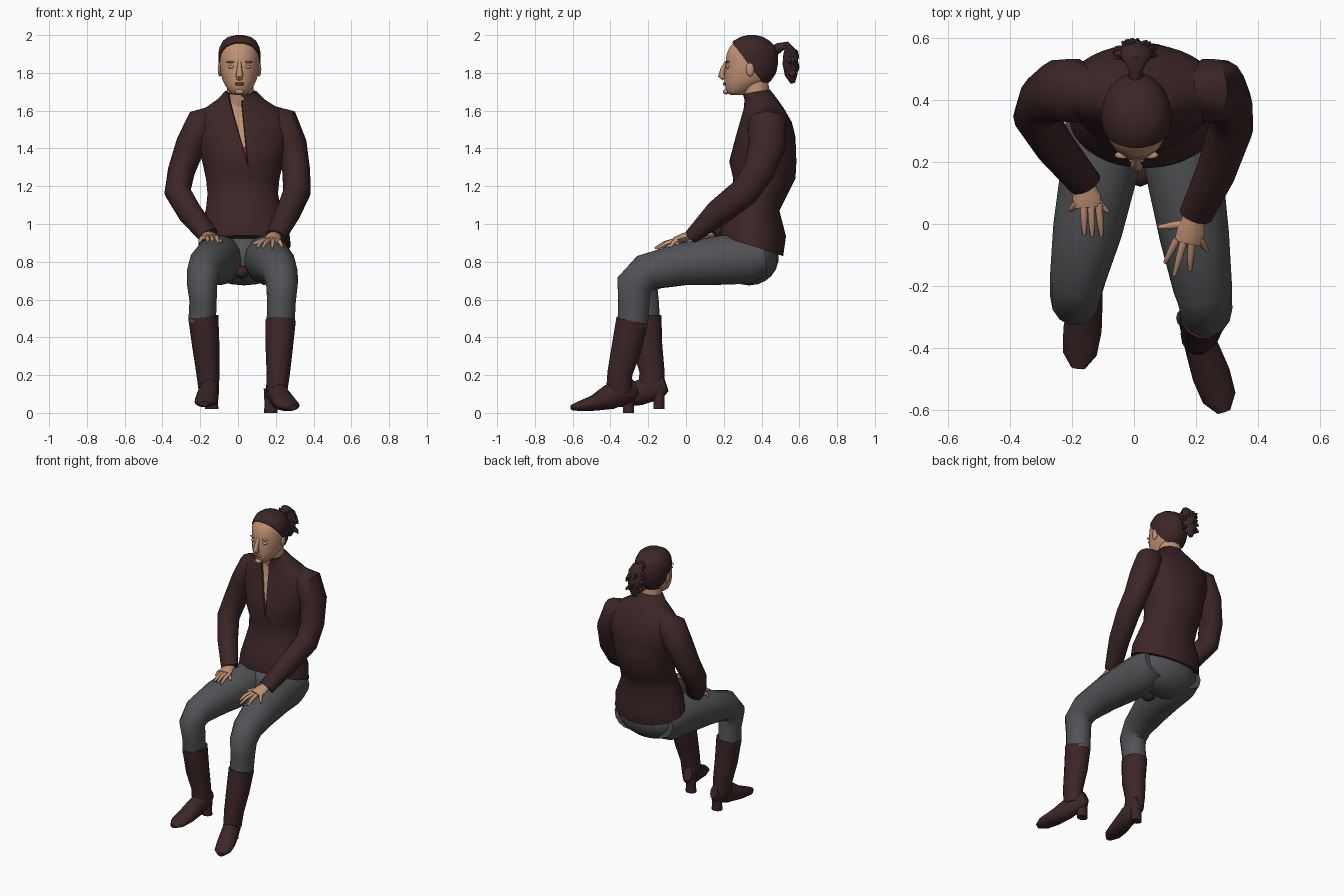
import bpy, bmesh, math, random
from mathutils import Vector, Matrix

random.seed(4)
cube = bpy.data.objects.get("Cube")
if cube:
    bpy.data.objects.remove(cube)


def material(name, r, g, b):
    m = bpy.data.materials.new(name)
    m.use_nodes = True
    m.diffuse_color = (r, g, b, 1)
    m.node_tree.nodes["Principled BSDF"].inputs["Base Color"].default_value = (r, g, b, 1)
    return m


BROWN = material("dark brown", .045, .019, .020)
GREY = material("trouser grey", .080, .085, .092)
SKIN = material("skin", .54, .29, .18)
LIP = material("lip brown", .33, .14, .10)
RED = material("crimson", .38, .021, .062)


def skin_rings(bm, rings):
    """Bridge equal rings of points and cap both ends."""
    rows = [[bm.verts.new(p) for p in ring] for ring in rings]
    n = len(rows[0])
    for a, b in zip(rows, rows[1:]):
        for i in range(n):
            j = (i + 1) % n
            bm.faces.new((a[i], a[j], b[j], b[i]))
    bm.faces.new(rows[0][::-1])
    bm.faces.new(rows[-1])
    bmesh.ops.recalc_face_normals(bm, faces=bm.faces)


def tube(bm, path, n=14):
    """Sweep an ellipse; each point is x, y, z, side radius, depth radius."""
    pts = [Vector(p[:3]) for p in path]
    rings = []
    for i, p in enumerate(pts):
        t = Vector()
        if i:
            t += (p - pts[i - 1]).normalized()
        if i < len(pts) - 1:
            t += (pts[i + 1] - p).normalized()
        t.normalize()
        depth = t.cross(Vector((1, 0, 0))).normalized()
        side = depth.cross(t)
        ra, rb = path[i][3:]
        angles = [math.tau * k / n for k in range(n)]
        rings.append([p + side * ra * math.cos(a) + depth * rb * math.sin(a) for a in angles])
    skin_rings(bm, rings)


def stack(bm, levels, n):
    """Stack of ellipses; each is z, front y, back y, centre x, half width, tilt."""
    angles = [math.tau * (k + .5) / n for k in range(n)]
    skin_rings(bm, [[Vector((cx + rx * math.cos(a), (f + b) / 2 + (b - f) / 2 * math.sin(a),
                             z + tilt * math.sin(a))) for a in angles]
                    for z, f, b, cx, rx, tilt in levels])


def ball(bm, centre, size, n=14):
    m = Matrix.Translation(centre) @ Matrix.Diagonal((*size, 1))
    bmesh.ops.create_uvsphere(bm, u_segments=n, v_segments=n // 2 + 1, radius=1, matrix=m)


def cut(bm, point, normal):
    bmesh.ops.bisect_plane(bm, geom=bm.verts[:] + bm.edges[:] + bm.faces[:], dist=1e-5,
                           plane_co=point, plane_no=normal)


def finish(bm, name, *mats):
    me = bpy.data.meshes.new(name)
    bm.to_mesh(me)
    bm.free()
    for m in mats:
        me.materials.append(m)
    ob = bpy.data.objects.new(name, me)
    bpy.context.collection.objects.link(ob)
    bpy.ops.object.select_all(action='DESELECT')
    ob.select_set(True)
    bpy.context.view_layer.objects.active = ob
    bpy.ops.object.shade_smooth_by_angle(angle=math.radians(50))


def limb(name, mat, *paths, n=14):
    bm = bmesh.new()
    for p in paths:
        tube(bm, p, n)
    finish(bm, name, mat)


# Jacket body with a recessed neckline and top
bm = bmesh.new()
stack(bm, [(.885, .18, .515, .035, .245, -.055), (.97, .18, .53, .035, .235, -.035),
           (1.08, .215, .495, .03, .20, -.01), (1.16, .24, .54, .025, .187, 0),
           (1.24, .25, .58, .025, .195, 0), (1.33, .228, .585, .025, .215, 0),
           (1.46, .262, .58, .025, .25, 0), (1.54, .285, .56, .025, .26, 0),
           (1.61, .305, .52, .02, .20, 0), (1.66, .31, .485, .015, .125, 0),
           (1.70, .30, .445, .015, .085, .012)], 40)
tip = Vector((.055, 0, 1.30))
left_n, right_n = Vector((-.40, 0, -.04)).normalized(), Vector((.40, 0, .115)).normalized()
for co, no in ((tip, left_n), (tip, right_n), (Vector((0, 0, 1.41)), Vector((0, 0, 1)))):
    cut(bm, co, no)
neckline = []
for f in bm.faces:
    c = f.calc_center_median()
    d = c - tip
    if d.dot(left_n) > 0 and d.dot(right_n) > 0 and c.y < .38 and 1.3 < c.z < 1.69:
        f.material_index = 2 if c.z < 1.41 else 1
        neckline.append(f)
rim = bmesh.ops.inset_region(bm, faces=neckline, thickness=.003, depth=-.012, use_even_offset=False)
for f in rim["faces"]:
    f.material_index = 0
finish(bm, "jacket_body", BROWN, SKIN, RED)

# Sleeves
limb("left_sleeve", BROWN, [(.17, .43, 1.57, .06, .06), (.235, .43, 1.535, .09, .105),
                            (.285, .43, 1.42, .08, .10), (.308, .385, 1.28, .074, .085),
                            (.312, .31, 1.17, .073, .08), (.265, .17, 1.06, .065, .072),
                            (.20, .03, .935, .056, .04)])
limb("right_sleeve", BROWN, [(-.12, .43, 1.57, .06, .06), (-.19, .43, 1.53, .09, .105),
                             (-.25, .43, 1.42, .08, .10), (-.30, .40, 1.28, .072, .085),
                             (-.32, .35, 1.17, .07, .078), (-.255, .25, 1.06, .064, .07),
                             (-.157, .13, .94, .056, .04)])


# Hands: palm, then tapered fingers fanning out from the knuckles
def hand(name, wrist, knuckle, tips, thumb):
    w, k = Vector(wrist), Vector(knuckle)
    paths = [[(*(w + Vector((0, .03, .01))), .03, .022), (*w, .032, .024),
              (*w.lerp(k, .5), .045, .024), (*k, .045, .016)]]
    for i, t in enumerate(tips):
        t = Vector(t)
        base = k + Vector(((i - 1.5) * .024, .012, 0))
        mid = base.lerp(t, .55) + Vector((0, 0, .008))
        paths.append([(*base, .013, .013), (*mid, .011, .011), (*t, .006, .006)])
    t = Vector(thumb)
    base = w.lerp(k, .3)
    paths.append([(*base, .018, .016), (*base.lerp(t, .6), .014, .013), (*t, .007, .007)])
    limb(name, SKIN, *paths, n=8)


hand("left_hand", (.195, .03, .94), (.175, -.06, .915),
     [(.10, -.125, .875), (.13, -.165, .872), (.18, -.15, .87), (.235, -.085, .875)],
     (.08, -.01, .895))
hand("right_hand", (-.157, .125, .94), (-.15, .055, .93),
     [(-.205, .045, .90), (-.16, -.035, .905), (-.135, -.04, .905), (-.105, -.04, .90)],
     (-.085, .04, .905))

# Trousers
bm = bmesh.new()
ball(bm, (.032, .335, .82), (.235, .155, .145), 20)
finish(bm, "trouser_seat", GREY)
limb("left_trouser_leg", GREY, [(.15, .42, .825, .11, .10), (.15, .33, .815, .13, .135),
                                (.16, .18, .808, .125, .133), (.195, -.04, .785, .112, .113),
                                (.222, -.21, .745, .095, .10), (.233, -.275, .68, .084, .098),
                                (.23, -.275, .59, .076, .086), (.225, -.283, .46, .074, .082)])
limb("right_trouser_leg", GREY, [(-.085, .42, .825, .11, .10), (-.09, .33, .815, .13, .135),
                                 (-.11, .18, .808, .125, .133), (-.15, -.02, .785, .112, .113),
                                 (-.182, -.18, .745, .09, .10), (-.19, -.238, .68, .08, .094),
                                 (-.185, -.225, .59, .072, .083), (-.19, -.215, .48, .073, .08)])
bm = bmesh.new()
ball(bm, (.02, .17, .745), (.042, .05, .035), 10)
finish(bm, "jacket_tail", BROWN)


# Heeled boots: shaft, foot from heel to toe, and heel block
def boot(name, shaft, heel, toe, lift):
    h, t = Vector((*heel, lift)), Vector((*toe, lift))
    foot = []
    for k, z, ra, rb in ((0, .135, .028, .045), (.12, .12, .045, .07), (.40, .085, .055, .068),
                         (.65, .052, .062, .042), (.87, .036, .055, .027), (1, .028, .022, .014)):
        p = h.lerp(t, k)
        foot.append((p.x, p.y, p.z + z, ra, rb))
    block = [(h.x, h.y - .035, lift + .13, .038, .036), (h.x, h.y - .036, lift + .05, .034, .03),
             (h.x, h.y - .036, lift, .036, .03)]
    radii = ((.08, .087), (.072, .082), (.062, .068), (.055, .07))
    limb(name, BROWN, [(*p, *r) for p, r in zip(shaft, radii)], foot, block)


boot("left_boot", [(.226, -.285, .49), (.218, -.315, .34), (.213, -.35, .21), (.205, -.355, .11)],
     (.174, -.268), (.29, -.605), 0)
boot("right_boot", [(-.184, -.215, .51), (-.17, -.205, .35), (-.16, -.18, .22), (-.155, -.185, .13)],
     (-.14, -.108), (-.18, -.465), .02)

# Neck
limb("neck", SKIN, [(.015, .39, 1.58, .08, .06), (.013, .372, 1.69, .07, .07),
                    (.01, .36, 1.79, .068, .075)], n=18)

# Head with hair raised behind a slanted hairline
bm = bmesh.new()
stack(bm, [(z, f, b, .008, rx, 0) for z, f, b, rx in
           ((1.682, .235, .30, .03), (1.70, .213, .345, .053), (1.73, .207, .39, .074),
            (1.76, .203, .445, .09), (1.80, .204, .472, .10), (1.85, .208, .482, .106),
            (1.90, .214, .482, .107), (1.935, .23, .468, .10), (1.965, .255, .44, .085),
            (1.985, .29, .405, .058), (1.994, .325, .37, .02))], 28)
hairline, back = Vector((0, .25, 1.955)), Vector((0, .235, .18)).normalized()
cut(bm, hairline, back)
hair = [f for f in bm.faces if (f.calc_center_median() - hairline).dot(back) > 0]
for f in hair:
    f.material_index = 1
rim = bmesh.ops.inset_region(bm, faces=hair, thickness=.002, depth=.006)
for f in rim["faces"]:
    f.material_index = 1
finish(bm, "head", SKIN, BROWN)

# Facial features
bm = bmesh.new()
tube(bm, [(.008, .215, 1.86, .010, .008), (.008, .196, 1.82, .013, .014),
          (.008, .187, 1.785, .02, .018), (.008, .203, 1.768, .016, .012)], 8)
for s in (-1, 1):
    ball(bm, (.008 + s * .042, .222, 1.832), (.02, .012, .009), 10)
    ball(bm, (.008 + s * .045, .222, 1.858), (.026, .012, .006), 10)
ball(bm, (.008, .212, 1.70), (.025, .016, .014), 10)
finish(bm, "nose_and_brows", SKIN)
bm = bmesh.new()
for z in (1.737, 1.745):
    ball(bm, (.008, .206, z), (.026, .011, .005), 10)
finish(bm, "lips", LIP)
for side, s in (("left", 1), ("right", -1)):
    bm = bmesh.new()
    ball(bm, (.008 + s * .104, .34, 1.82), (.012, .022, .04), 10)
    finish(bm, side + "_ear", SKIN)

# Ponytail with loose strands
paths = [[(.005, .44, 1.90, .03, .035), (.005, .495, 1.935, .022, .025), (.005, .53, 1.945, .04, .022),
          (.005, .55, 1.91, .056, .036), (.005, .553, 1.85, .055, .042),
          (.005, .557, 1.79, .045, .034), (.005, .565, 1.745, .015, .012)]]
for i in range(22):
    a, z = random.uniform(-.3, math.pi + .3), random.uniform(1.79, 1.93)
    root = Vector((.005 + .04 * math.cos(a), .55 + .025 * math.sin(a), z))
    end = root + Vector((.032 * math.cos(a), .024 * math.sin(a), random.uniform(-.05, .035)))
    paths.append([(*root, .014, .014), (*root.lerp(end, .6), .010, .010), (*end, .002, .002)])
limb("ponytail", BROWN, *paths, n=8)
